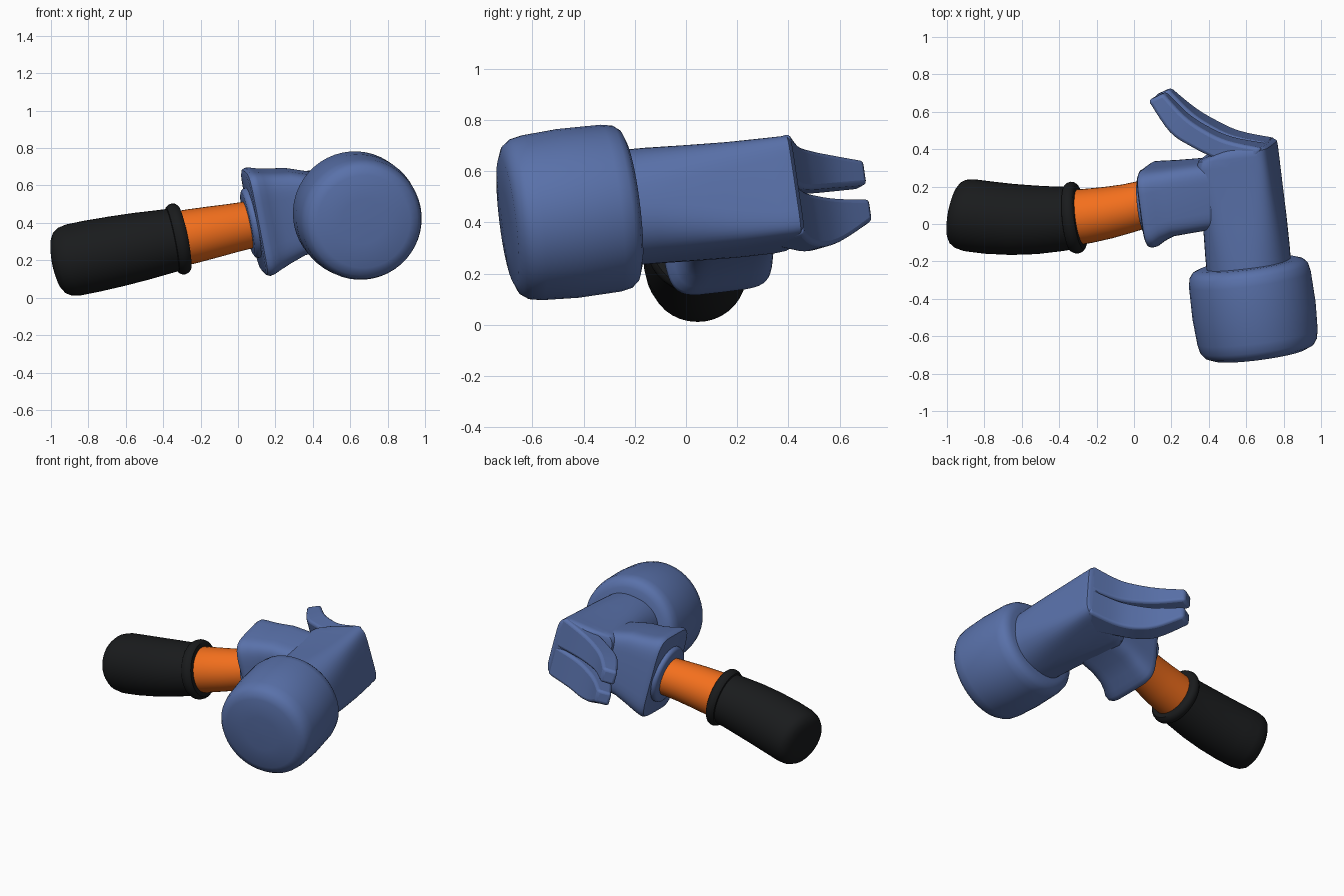
import bpy, bmesh, math
from mathutils import Vector

if "Cube" in bpy.data.objects:
    bpy.data.objects.remove(bpy.data.objects["Cube"])

# Head frame: A runs along the handle, U along the head to the claw, W up
O = Vector((0.575, 0.13, 0.50))
U = Vector((-0.13, 0.98, 0.12)).normalized()
A = Vector((0.96, 0.10, 0.20))
A = (A - U * A.dot(U)).normalized()
W = A.cross(U)


def head(a, u, w):
    return O + A * a + U * u + W * w


def material(name, rgb):
    m = bpy.data.materials.new(name)
    m.diffuse_color = (*rgb, 1)
    m.use_nodes = True
    m.node_tree.nodes["Principled BSDF"].inputs["Base Color"].default_value = m.diffuse_color
    return m


BLUE = material("blue_paint", (0.10, 0.165, 0.40))
BLACK = material("black_rubber", (0.01, 0.011, 0.012))
ORANGE = material("orange_shaft", (0.90, 0.16, 0.012))


def skin(name, rings, mat, bevel=0):
    """Join equal-length point rings into a closed solid."""
    bm = bmesh.new()
    rows = [[bm.verts.new(p) for p in r] for r in rings]
    n = len(rows[0])
    for r, s in zip(rows, rows[1:]):
        for k in range(n):
            bm.faces.new((r[k], r[(k + 1) % n], s[(k + 1) % n], s[k]))
    bm.faces.new(rows[0])
    bm.faces.new(rows[-1])
    bmesh.ops.recalc_face_normals(bm, faces=bm.faces)
    me = bpy.data.meshes.new(name)
    bm.to_mesh(me)
    bm.free()
    me.materials.append(mat)
    ob = bpy.data.objects.new(name, me)
    bpy.context.collection.objects.link(ob)
    bpy.ops.object.select_all(action='DESELECT')
    ob.select_set(True)
    bpy.context.view_layer.objects.active = ob
    bpy.ops.object.shade_smooth_by_angle(angle=math.radians(40))
    if bevel:
        b = ob.modifiers.new("round", 'BEVEL')
        b.width, b.segments = bevel, 3
        b.limit_method, b.angle_limit = 'ANGLE', math.radians(40)
    return ob


def oval(c, x, y, n=2.0, count=48):
    """Superellipse ring: n=2 is round, larger n is squarer."""
    pts = []
    for k in range(count):
        t = 2 * math.pi * k / count
        ct, st = math.cos(t), math.sin(t)
        pts.append(c + x * math.copysign(abs(ct) ** (2 / n), ct)
                   + y * math.copysign(abs(st) ** (2 / n), st))
    return pts


# Head body: round at the striking end, square at the claw end
# (u, centre a, centre w, half a, half w, squareness)
body = [(-.42, -.01, .005, .225, .225, 2.2), (-.28, -.005, 0, .223, .223, 2.5),
        (-.12, 0, -.01, .215, .218, 3.2), (.05, 0, -.018, .208, .212, 4.5),
        (.20, 0, -.02, .205, .207, 6), (.245, .01, -.02, .195, .206, 6),
        (.275, .055, -.02, .148, .203, 6), (.29, .07, -.02, .115, .19, 6)]
skin("head_body", [oval(head(a, u, w), A * ha, W * hw, n)
                   for u, a, w, ha, hw, n in body], BLUE)

# Striking face: thick rounded drum
drum = [(-.345, .20), (-.347, .265), (-.36, .30), (-.385, .32), (-.43, .329), (-.60, .333),
        (-.74, .325), (-.79, .315), (-.82, .293), (-.838, .25), (-.845, .12), (-.847, .01)]
skin("striking_face", [oval(head(-.01, u, .01), A * r, W * r) for u, r in drum], BLUE)

# Socket: flared block that receives the handle
# (a, centre u, centre w, half u, half w)
socket = [(-.08, .05, -.02, .18, .19), (-.27, .05, .01, .185, .23),
          (-.36, .047, .003, .188, .252), (-.42, .037, 0, .20, .27),
          (-.455, .027, 0, .211, .282), (-.48, .025, 0, .213, .286),
          (-.496, .025, 0, .206, .279), (-.503, .025, 0, .19, .263)]
skin("socket", [oval(head(a, u, w), U * hu, W * hw, 5)
                for a, u, w, hu, hw in socket], BLUE)

# Collar around the handle
collar = [(-.48, .19), (-.515, .19), (-.528, .184), (-.535, .17), (-.535, .12)]
skin("collar", [oval(head(a, .03, 0), U * r, W * r) for a, r in collar], BLUE)


def spline(rows, steps=5):
    """Catmull-Rom interpolation through parameter rows."""
    out = []
    for i in range(len(rows) - 1):
        p0, p1, p2 = rows[max(i - 1, 0)], rows[i], rows[i + 1]
        p3 = rows[min(i + 2, len(rows) - 1)]
        for s in range(steps):
            t = s / steps
            out.append([b + .5 * t * (c - a + t * (2 * a - 5 * b + 4 * c - d
                        + t * (3 * (b - c) + d - a)))
                        for a, b, c, d in zip(p0, p1, p2, p3)])
    return out + [rows[-1]]


# Claw: two curved prongs sharing one path (outer a,u then inner a,u)
path = [(.185, .285, .06, .15), (.0, .342, -.07, .245), (-.12, .413, -.195, .325),
        (-.22, .50, -.31, .42), (-.32, .63, -.408, .60)]
heights = {"upper_prong": [(-.02, .185), (-.008, .166), (.008, .161), (.025, .155), (.04, .137)],
           "lower_prong": [(-.225, -.02), (-.229, -.02), (-.222, -.02), (-.185, -.02), (-.104, -.018)]}
for name, zs in heights.items():
    rows = spline([(*p, *z) for p, z in zip(path, zs)])
    skin(name, [[head(oa, ou, lo), head(oa, ou, hi), head(ia, iu, hi), head(ia, iu, lo)]
                for oa, ou, ia, iu, lo, hi in rows], BLUE, bevel=.018)


# Handle parts: round sections on one gently bent axis, given as (x, radius)
def tube(name, profile, mat):
    rings = []
    for x, r in profile:
        c = Vector((x, .022 + .23 * (x + .55) ** 2, .315 + .2 * (x + .315)))
        t = Vector((1, .46 * (x + .55), .2)).normalized()
        side = t.cross(Vector((0, 0, 1))).normalized()
        rings.append(oval(c, side * r, side.cross(t) * r, count=36))
    skin(name, rings, mat)


tube("shaft", [(-.36, .149), (-.25, .146), (-.14, .139), (-.03, .131), (.10, .124)], ORANGE)
tube("grip", [(-.977, .02), (-.975, .10), (-.966, .14), (-.95, .168), (-.925, .185),
              (-.88, .194), (-.78, .194), (-.65, .19), (-.52, .183), (-.40, .173),
              (-.32, .167), (-.31, .14)], BLACK)
tube("grip_rim", [(-.355, .16), (-.35, .18), (-.335, .19), (-.318, .193),
                  (-.30, .188), (-.288, .175), (-.286, .14)], BLACK)
